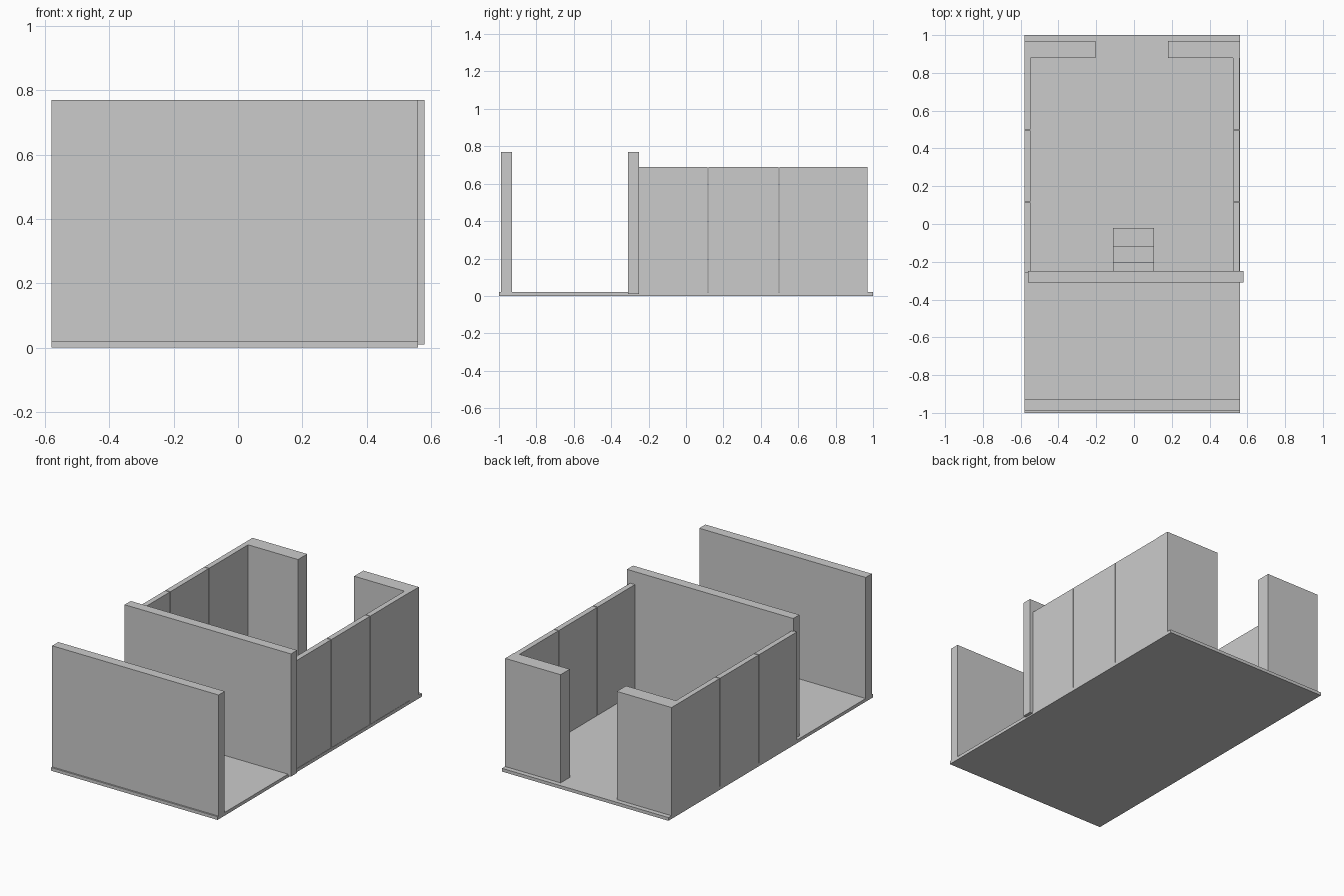
import bpy, bmesh

if "Cube" in bpy.data.objects:
    bpy.data.objects.remove(bpy.data.objects["Cube"])


def box(name, x, y, z):
    """Box from (min, max) ranges on each axis."""
    bm = bmesh.new()
    bmesh.ops.create_cube(bm, size=1)
    for v in bm.verts:
        for i, (lo, hi) in enumerate((x, y, z)):
            v.co[i] = lo if v.co[i] < 0 else hi
    mesh = bpy.data.meshes.new(name)
    bm.to_mesh(mesh)
    bm.free()
    obj = bpy.data.objects.new(name, mesh)
    bpy.context.collection.objects.link(obj)
    return obj


# Floor slab
box("floor", (-0.58, 0.56), (-1, 1), (0, 0.02))

# Two tall cross walls, the inner one slightly offset sideways
box("front_wall", (-0.58, 0.56), (-0.99, -0.93), (0.01, 0.77))
box("inner_wall", (-0.56, 0.58), (-0.31, -0.25), (0.01, 0.77))

# Three separate panels along each side of the room
for side, x in (("left", (-0.58, -0.547)), ("right", (0.525, 0.558))):
    for i, y in enumerate(((-0.257, 0.114), (0.119, 0.494), (0.499, 0.88))):
        box(f"{side}_wall_panel_{i + 1}", x, y, (0.018, 0.69))

# Back walls either side of the doorway
for side, x in (("left", (-0.58, -0.205)), ("right", (0.18, 0.56))):
    box(f"{side}_back_wall", x, (0.88, 0.97), (0.01, 0.69))

# Low steps against the inner wall
for i, (y, top) in enumerate(((-0.02, 0.045), (-0.12, 0.07), (-0.20, 0.095))):
    box(f"step_{i + 1}", (-0.112, 0.107), (-0.25, y), (0.02 if i == 0 else top - 0.025, top))
